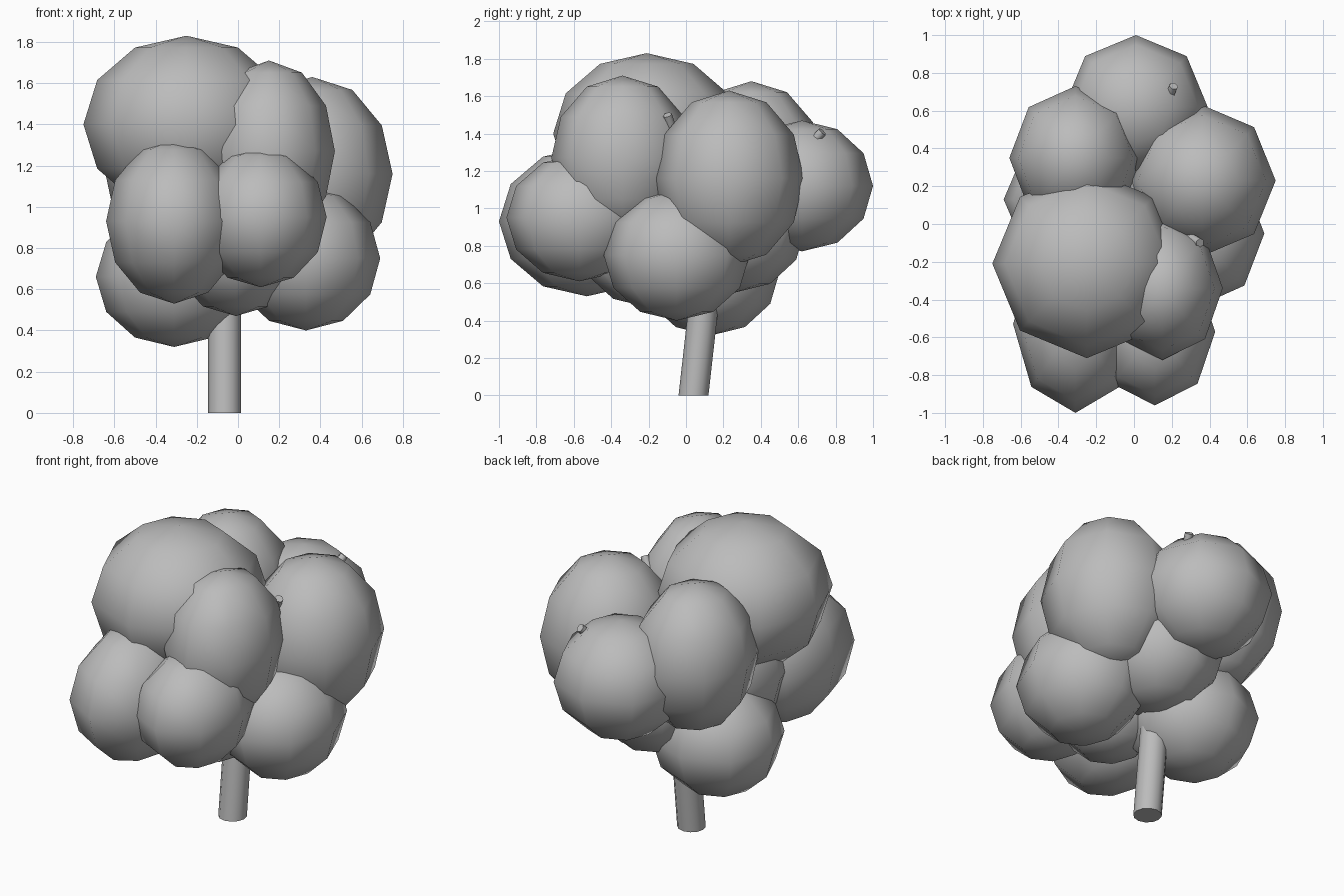
import bpy
from mathutils import Vector

if "Cube" in bpy.data.objects:
    bpy.data.objects.remove(bpy.data.objects["Cube"])

grey = bpy.data.materials.new("plain_grey")
grey.diffuse_color = (0.5, 0.5, 0.5, 1)
grey.use_nodes = True
grey.node_tree.nodes["Principled BSDF"].inputs["Base Color"].default_value = grey.diffuse_color


def finish(name):
    ob = bpy.context.object
    ob.name = name
    ob.data.materials.append(grey)
    for p in ob.data.polygons:
        # end caps stay flat, everything else is smooth
        p.use_smooth = len(p.vertices) <= 4
    return ob


def leaf_clump(name, center, radii):
    bpy.ops.mesh.primitive_uv_sphere_add(segments=8, ring_count=6, radius=1, location=center)
    ob = finish(name)
    for v in ob.data.vertices:
        v.co = Vector([c * r for c, r in zip(v.co, radii)])


def limb(name, start, end, r1, r2, sides):
    a, b = Vector(start), Vector(end)
    d = b - a
    bpy.ops.mesh.primitive_cone_add(vertices=sides, radius1=r1, radius2=r2,
                                    depth=d.length, location=(a + b) / 2)
    ob = finish(name)
    ob.rotation_euler = d.to_track_quat('Z', 'Y').to_euler()


# Foliage clumps: centre and radii
clumps = {
    "crown_top": ((-0.25, -0.21, 1.40), (0.50, 0.50, 0.43)),
    "crown_front_right": ((0.15, -0.34, 1.27), (0.32, 0.38, 0.44)),
    "crown_right": ((0.36, 0.23, 1.16), (0.39, 0.40, 0.47)),
    "crown_back": ((0.01, 0.62, 1.12), (0.38, 0.38, 0.35)),
    "crown_back_left": ((-0.31, 0.35, 1.24), (0.35, 0.38, 0.44)),
    "lower_right": ((0.33, -0.05, 0.75), (0.36, 0.39, 0.35)),
    "lower_left": ((-0.31, 0.13, 0.66), (0.38, 0.37, 0.34)),
    "lower_front_left": ((-0.31, -0.53, 0.93), (0.33, 0.47, 0.40)),
    "lower_front_right": ((0.11, -0.57, 0.95), (0.32, 0.39, 0.34)),
    "underside_front": ((-0.01, -0.20, 0.82), (0.32, 0.38, 0.35)),
    "underside_back": ((0.04, 0.26, 0.90), (0.36, 0.38, 0.35)),
    "inner_core": ((-0.15, -0.10, 0.98), (0.42, 0.45, 0.40)),
}
for name, (center, radii) in clumps.items():
    leaf_clump(name, center, radii)

# Leaning trunk, with its foot cut level on the ground
bpy.ops.mesh.primitive_cylinder_add(vertices=12, radius=0.08, depth=0.8, location=(-0.065, 0.04, 0.4))
trunk = finish("trunk")
for v in trunk.data.vertices:
    if v.co.z > 0:
        v.co.y += 0.09

# Thin branches whose tips poke out of the foliage
fork = (-0.065, 0.12, 0.78)
limb("branch_back", fork, (0.21, 0.73, 1.41), 0.05, 0.025, 6)
limb("branch_right", fork, (0.35, -0.10, 1.50), 0.05, 0.025, 6)
